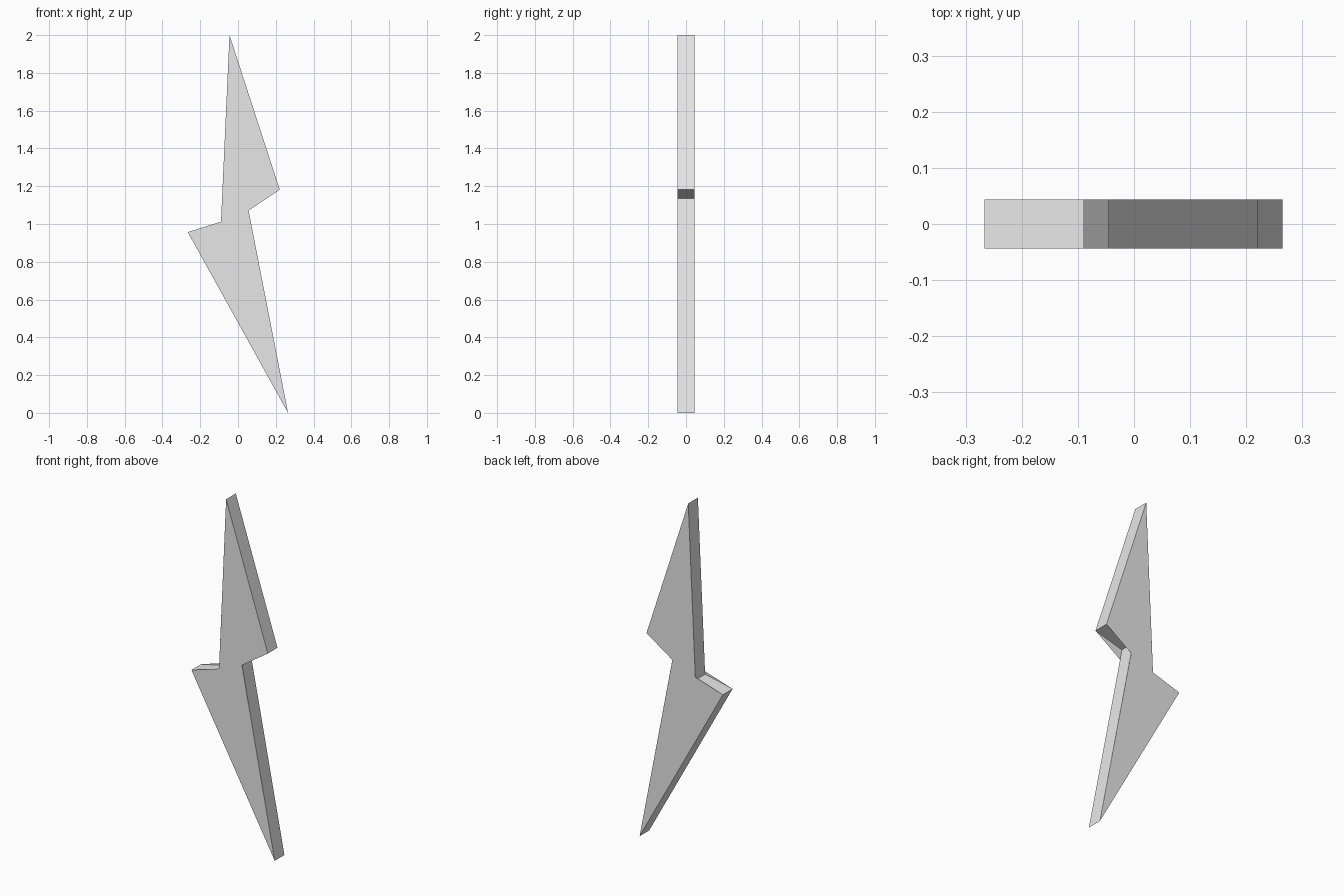
import bpy
import bmesh

default_cube = bpy.data.objects.get("Cube")
if default_cube:
    bpy.data.objects.remove(default_cube, do_unlink=True)

HALF = 0.044  # half the plate thickness

# Outline in x and z, clockwise from the top tip
TOP, RIGHT_BARB, BOTTOM, LEFT_BARB = (-0.045, 2.0), (0.221, 1.182), (0.265, 0.0), (-0.266, 0.957)
face_outline = [TOP, RIGHT_BARB, (0.056, 1.071), BOTTOM, LEFT_BARB, (-0.09, 1.012)]
# The rim cuts slightly deeper into both notches than the flat faces do
rim_outline = [TOP, RIGHT_BARB, (0.044, 1.134), BOTTOM, LEFT_BARB, (-0.091, 0.995)]

grey = bpy.data.materials.new("plain_grey")
grey.use_nodes = True
grey.diffuse_color = (0.8, 0.8, 0.8, 1)
grey.node_tree.nodes["Principled BSDF"].inputs["Base Color"].default_value = (0.8, 0.8, 0.8, 1)


def ring(bm, outline, y):
    return [bm.verts.new((x, y, z)) for x, z in outline]


def finish(bm, name):
    mesh = bpy.data.meshes.new(name)
    bm.to_mesh(mesh)
    bm.free()
    mesh.materials.append(grey)
    obj = bpy.data.objects.new(name, mesh)
    bpy.context.collection.objects.link(obj)


# Flat front and back faces of the bolt
for name, y in (("bolt_front_face", -HALF), ("bolt_back_face", HALF)):
    bm = bmesh.new()
    verts = ring(bm, face_outline, y)
    bm.faces.new(verts if y > 0 else verts[::-1])
    finish(bm, name)

# Rim joining the two faces
bm = bmesh.new()
front = ring(bm, rim_outline, -HALF)
back = ring(bm, rim_outline, HALF)
for i in range(len(front)):
    j = (i + 1) % len(front)
    bm.faces.new((front[i], front[j], back[j], back[i]))
finish(bm, "bolt_rim")
